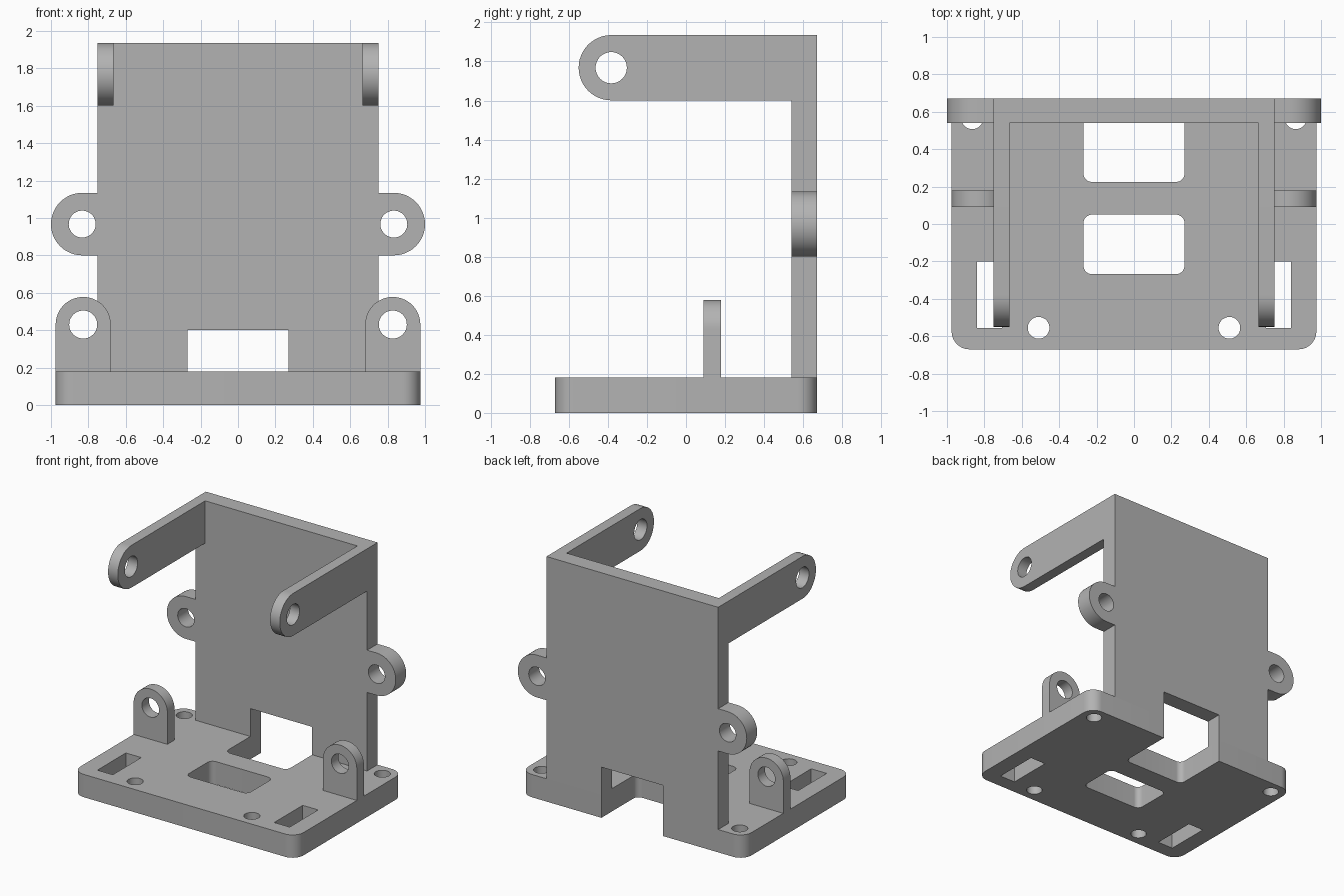
import bpy, bmesh
from math import cos, sin, radians

cube = bpy.data.objects.get("Cube")
if cube:
    bpy.data.objects.remove(cube, do_unlink=True)

grey = bpy.data.materials.new("plain grey")
grey.use_nodes = True
COLOUR = (0.45, 0.45, 0.45, 1)
grey.diffuse_color = COLOUR
grey.node_tree.nodes["Principled BSDF"].inputs["Base Color"].default_value = COLOUR

BASE_TOP = 0.18
BACK, WALL_FRONT = 0.67, 0.54


def arc(u, v, r, start, end, steps=24):
    angles = [radians(start + (end - start) * i / steps) for i in range(steps + 1)]
    return [(u + r * cos(a), v + r * sin(a)) for a in angles]


def circle(u, v, r):
    return arc(u, v, r, 0, 360, 48)[:-1]


def rounded_rect(u0, u1, v0, v1, r):
    return (arc(u1 - r, v1 - r, r, 0, 90, 10) + arc(u0 + r, v1 - r, r, 90, 180, 10)
            + arc(u0 + r, v0 + r, r, 180, 270, 10) + arc(u1 - r, v0 + r, r, 270, 360, 10))


def rect(u0, u1, v0, v1):
    return [(u0, v0), (u1, v0), (u1, v1), (u0, v1)]


def flip(points):
    return [(-u, v) for u, v in reversed(points)]


def prism(name, outline, normal, low, high):
    """Extrude an outline along the x, y or z axis."""
    place = {"x": lambda u, v, w: (w, u, v),
             "y": lambda u, v, w: (u, w, v),
             "z": lambda u, v, w: (u, v, w)}[normal]
    bm = bmesh.new()
    bottom = [bm.verts.new(place(u, v, low)) for u, v in outline]
    top = [bm.verts.new(place(u, v, high)) for u, v in outline]
    bm.faces.new(bottom)
    bm.faces.new(top)
    for i in range(len(outline)):
        j = (i + 1) % len(outline)
        bm.faces.new((bottom[i], bottom[j], top[j], top[i]))
    bmesh.ops.recalc_face_normals(bm, faces=bm.faces)
    mesh = bpy.data.meshes.new(name)
    bm.to_mesh(mesh)
    bm.free()
    mesh.materials.append(grey)
    obj = bpy.data.objects.new(name, mesh)
    bpy.context.collection.objects.link(obj)
    return obj


def plate(name, outline, normal, low, high, holes=()):
    """Extruded plate with through holes."""
    obj = prism(name, outline, normal, low, high)
    cutters = [prism("cutter", h, normal, low - 0.1, high + 0.1) for h in holes]
    for cutter in cutters:
        cutter.hide_render = True
        mod = obj.modifiers.new("hole", "BOOLEAN")
        mod.operation = "DIFFERENCE"
        mod.solver = "EXACT"
        mod.object = cutter
    bpy.context.view_layer.update()
    graph = bpy.context.evaluated_depsgraph_get()
    mesh = bpy.data.meshes.new_from_object(obj.evaluated_get(graph))
    obj.modifiers.clear()
    obj.data = mesh
    for cutter in cutters:
        bpy.data.objects.remove(cutter, do_unlink=True)
    bpy.ops.object.select_all(action="DESELECT")
    obj.select_set(True)
    bpy.context.view_layer.objects.active = obj
    bpy.ops.object.shade_smooth_by_angle(angle=radians(30))
    return obj


# Base plate: centre window, open rear notch, side slots and screw holes
base_holes = [rounded_rect(-0.27, 0.27, -0.268, 0.05, 0.045),
              rounded_rect(-0.27, 0.27, 0.225, 0.9, 0.045)]
for s in (-1, 1):
    slot = rect(0.705, 0.84, -0.555, -0.2)
    base_holes += [slot if s > 0 else flip(slot),
                   circle(s * 0.51, -0.555, 0.058),
                   circle(s * 0.865, 0.565, 0.058)]
plate("base_plate", rounded_rect(-0.975, 0.975, -BACK, BACK, 0.095),
      "z", 0, BASE_TOP, base_holes)

# Back wall with side ears and an opening above the notch
half = ([(0.27, 0.4), (0.27, BASE_TOP), (0.75, BASE_TOP), (0.75, 0.8)]
        + arc(0.833, 0.967, 0.167, -90, 90) + [(0.75, 1.134), (0.75, 1.935)])
plate("back_wall", half + flip(half), "y", WALL_FRONT, BACK,
      [circle(s * 0.833, 0.967, 0.072) for s in (-1, 1)])

for side, s in (("left", 1), ("right", -1)):
    # Upright lug on the base
    lug = [(0.68, BASE_TOP), (0.975, BASE_TOP)] + arc(0.8275, 0.43, 0.1475, 0, 180)
    plate(side + "_lug", lug if s > 0 else flip(lug), "y", 0.09, 0.178,
          [circle(s * 0.8275, 0.43, 0.075)])

    # Upper arm reaching forward from the wall
    arm = [(WALL_FRONT, 1.601), (WALL_FRONT, 1.935)] + arc(-0.383, 1.768, 0.167, 90, 270)
    low, high = sorted((s * 0.665, s * 0.75))
    plate(side + "_arm", arm, "x", low, high, [circle(-0.383, 1.768, 0.08)])
